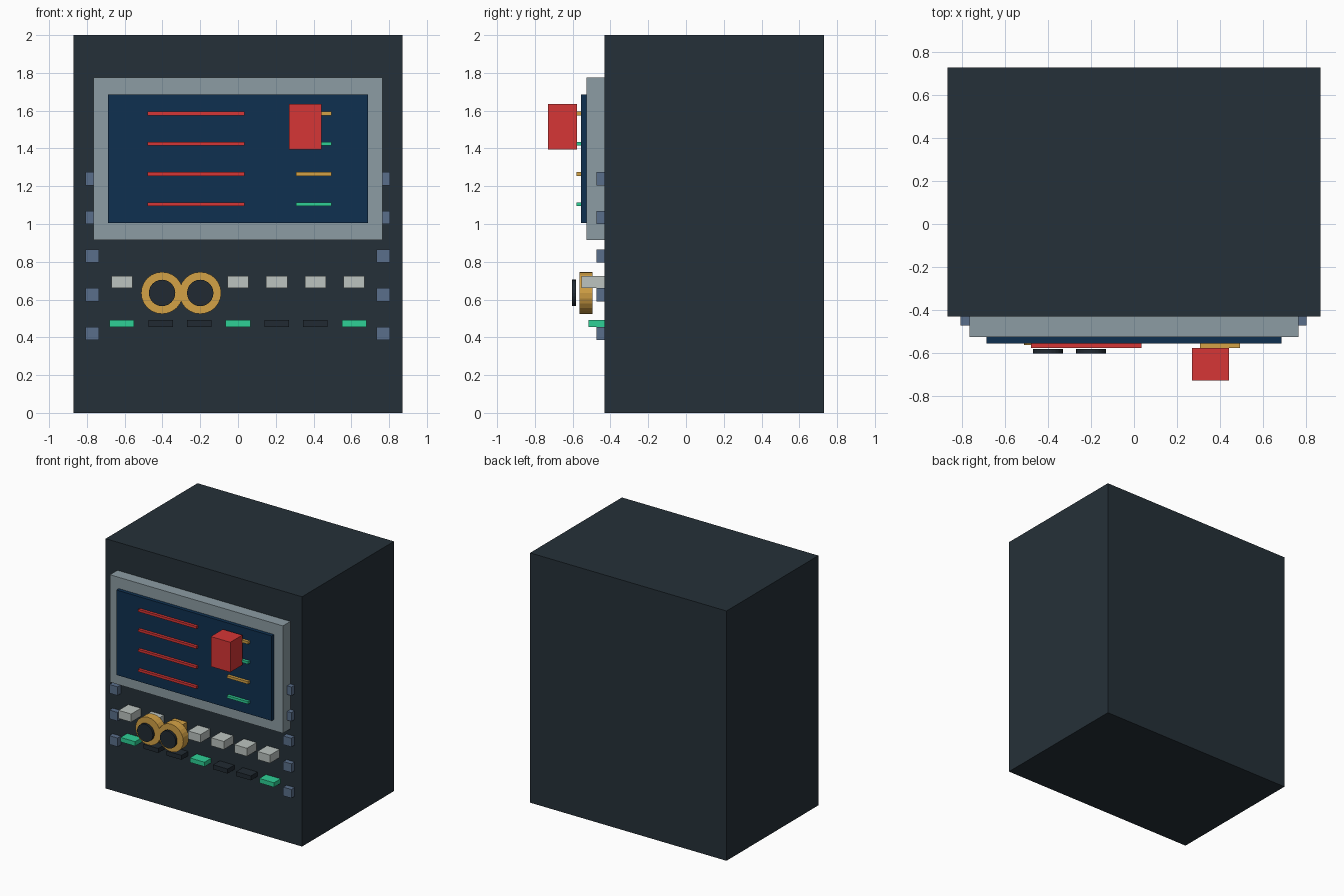
import bpy
import math

default = bpy.data.objects.get("Cube")
if default:
    bpy.data.objects.remove(default, do_unlink=True)


def material(name, r, g, b):
    """Flat material from 0-255 display values, stored as linear."""
    lin = [((c / 255 + 0.055) / 1.055) ** 2.4 for c in (r, g, b)] + [1]
    m = bpy.data.materials.new(name)
    m.use_nodes = True
    m.diffuse_color = lin
    m.node_tree.nodes["Principled BSDF"].inputs["Base Color"].default_value = lin
    return m


charcoal = material("charcoal", 37, 48, 56)
black = material("off_black", 33, 42, 50)
steel = material("steel_grey", 140, 156, 163)
navy = material("screen_navy", 15, 48, 80)
red = material("signal_red", 214, 54, 54)
gold = material("gold", 212, 162, 70)
green = material("signal_green", 46, 208, 150)
light = material("light_grey", 188, 196, 192)
slate = material("slate_blue", 90, 111, 139)

FACE = -0.432      # front plane of the cabinet
SCREEN = -0.556    # front plane of the display


def box(name, x, y, z, mat):
    """Box from (min, max) ranges on each axis."""
    ranges = (x, y, z)
    bpy.ops.mesh.primitive_cube_add(size=1, location=[sum(r) / 2 for r in ranges])
    o = bpy.context.object
    o.name = name
    for v in o.data.vertices:
        for i, r in enumerate(ranges):
            v.co[i] *= r[1] - r[0]
    o.data.materials.append(mat)
    return o


def around(centre, half):
    return (centre - half, centre + half)


def disc(name, x, z, radius, y, mat):
    """Cylinder whose axis runs front to back."""
    bpy.ops.mesh.primitive_cylinder_add(
        vertices=24, radius=radius, depth=y[1] - y[0],
        location=(x, sum(y) / 2, z), rotation=(math.pi / 2, 0, 0))
    o = bpy.context.object
    o.name = name
    o.data.materials.append(mat)


# Cabinet and display
box("cabinet", (-0.87, 0.87), (FACE, 0.73), (0, 2), charcoal)
box("screen_bezel", (-0.766, 0.766), (-0.526, FACE), (0.915, 1.775), steel)
box("screen", (-0.688, 0.688), (SCREEN, -0.52), (1.005, 1.685), navy)

# Readout lines on the display
for i in range(4):
    z = around(1.585 - 0.16 * i, 0.01)
    box(f"long_readout_{i + 1}", (-0.48, 0.035), (-0.578, SCREEN), z, red)
    box(f"short_readout_{i + 1}", (0.307, 0.495), (-0.579, SCREEN), z,
        green if i % 2 else gold)

# Red warning block
box("warning_block", (0.27, 0.443), (-0.73, -0.578), (1.395, 1.635), red)

# Push buttons with indicator lamps below
for i in range(7):
    x = 0.205 * (i - 3)
    box(f"button_{i + 1}", around(x, 0.056), (-0.553, FACE), (0.66, 0.725),
        gold if i == 2 else light)
    box(f"lamp_{i + 1}", around(x, 0.065), (-0.516, FACE), (0.456, 0.492),
        black if i % 3 else green)

# Twin dials with dark caps
for side, x in (("right", -0.402), ("left", -0.2)):
    disc(f"dial_{side}", x, 0.635, 0.111, (-0.565, -0.495), gold)
    disc(f"dial_cap_{side}", x, 0.635, 0.07, (-0.603, -0.583), black)

# Columns of bolts along both edges
for side, x in (("right", -0.772), ("left", 0.768)):
    for i in range(5):
        box(f"bolt_{side}_{i + 1}", around(x, 0.036), (-0.473, FACE),
            around(0.42 + 0.205 * i, 0.035), slate)
